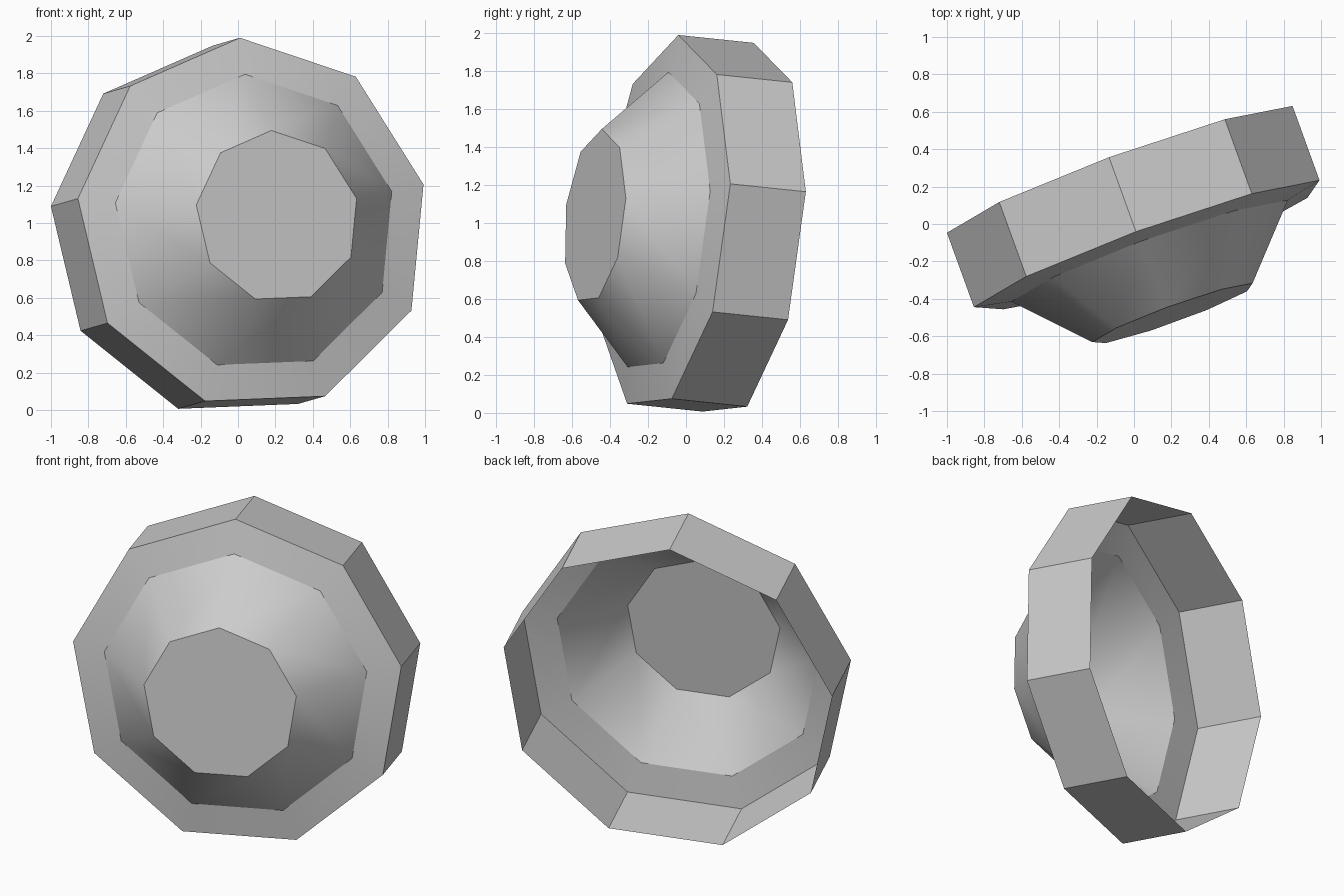
import bpy, bmesh, math
from mathutils import Vector

cube = bpy.data.objects.get("Cube")
if cube:
    bpy.data.objects.remove(cube, do_unlink=True)

SIDES = 9
CENTRE = Vector((0.08, -0.119, 0.996))

# Tilted frame: axis points out of the front, up goes to the first corner
axis = Vector((0.338, -0.932, 0.097)).normalized()
up = Vector((-0.07, 0.08, 0.994))
up = (up - axis * up.dot(axis)).normalized()
side = up.cross(axis)

# Profile as (radius, distance along axis): open back rim, wall, shelf, front disc
PROFILE = [(1.0, -0.425), (1.0, 0.0), (0.8, 0.038), (0.464, 0.386)]

grey = bpy.data.materials.new("plain_grey")
grey.use_nodes = True
colour = (0.6, 0.6, 0.6, 1.0)
grey.diffuse_color = colour
grey.node_tree.nodes["Principled BSDF"].inputs["Base Color"].default_value = colour


def ring(bm, radius, along):
    verts = []
    for i in range(SIDES):
        a = math.tau * i / SIDES
        spoke = up * math.cos(a) + side * math.sin(a)
        verts.append(bm.verts.new(CENTRE + axis * along + spoke * radius))
    return verts


# Open shell of stepped rings closed by the front disc
bm = bmesh.new()
rings = [ring(bm, r, d) for r, d in PROFILE]
for a, b in zip(rings, rings[1:]):
    for i in range(SIDES):
        j = (i + 1) % SIDES
        bm.faces.new((a[j], a[i], b[i], b[j]))
bm.faces.new(list(reversed(rings[-1])))
bm.normal_update()
# Make the front disc face outward, with the walls following it
if bm.faces[:][-1].normal.dot(axis) < 0:
    bmesh.ops.reverse_faces(bm, faces=[bm.faces[:][-1]])
for f in bm.faces[:][:-1]:
    outward = f.calc_center_median() - (CENTRE - axis)
    if f.normal.dot(outward) < 0:
        f.normal_flip()

mesh = bpy.data.meshes.new("stepped_dish")
bm.to_mesh(mesh)
bm.free()
mesh.materials.append(grey)
dish = bpy.data.objects.new("stepped_dish", mesh)
bpy.context.collection.objects.link(dish)

# Soften the cone only, keeping the wall and step edges sharp
bpy.ops.object.select_all(action="DESELECT")
dish.select_set(True)
bpy.context.view_layer.objects.active = dish
bpy.ops.object.shade_smooth_by_angle(angle=math.radians(30))
